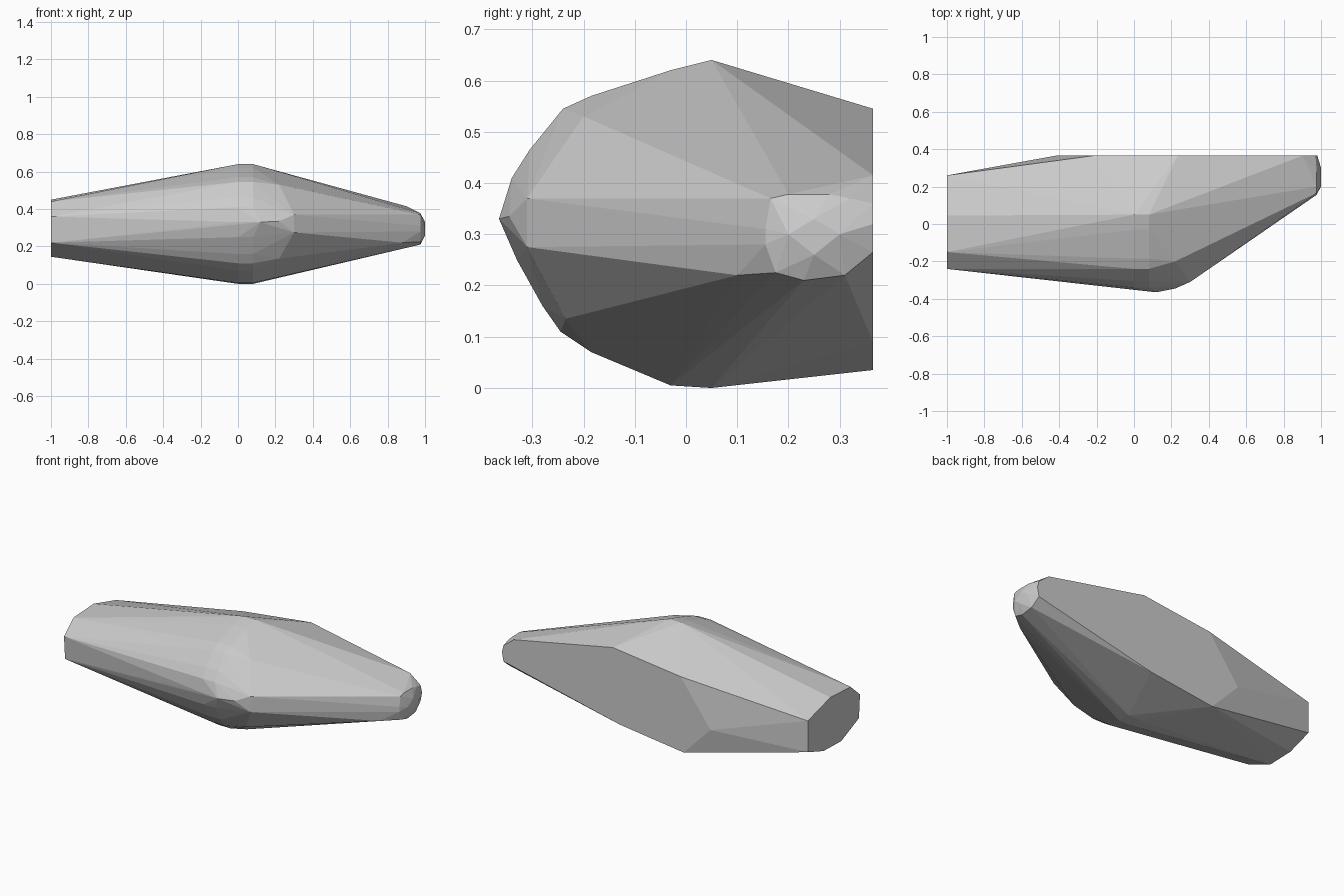
import bpy, bmesh

if "Cube" in bpy.data.objects:
    bpy.data.objects.remove(bpy.data.objects["Cube"])


def station(x, profile):
    """Cross-section of the body at one x, profile given as (y, z)."""
    return [(x, y, z) for y, z in profile]


# Left end, cut flat at x = -1
left_end = [(.26, .39), (.26, .20), (.11, .15), (-.06, .145), (-.23, .22),
            (-.24, .36), (-.15, .44), (.045, .45)]

# Widest section, drawn as the belly of the body
belly = [(.05, .64), (-.03, .62), (-.185, .57), (-.24, .545), (-.305, .465),
         (-.34, .41), (-.352, .33), (-.33, .25), (-.28, .16), (-.245, .11),
         (-.185, .07), (-.03, .005), (.05, 0)]

# Rounded shoulder in front of the belly
shoulder = station(.22, [(-.2, .53), (-.345, .335), (-.235, .135)])
shoulder += station(.3, [(-.31, .37), (-.31, .275)])
shoulder += station(.12, [(-.365, .33)])

# Narrow neck and faceted tip on the right
neck = station(.88, [(.1, .355), (.09, .285), (.1, .22)])
tip_ring = [(.165, .37), (.2, .378), (.28, .378), (.32, .37), (.31, .22),
            (.23, .21), (.175, .225), (.155, .28), (.155, .31)]
tip_cap = [(.2, .3), (.25, .33), (.3, .3), (.25, .26)]

# Flat back face at y = 0.365, given as (x, z)
back_face = [(.98, .32), (.97, .36), (.9, .415), (.235, .545), (-.22, .49),
             (-.42, .22), (-.24, .035), (.19, .09), (.97, .265)]

points = (station(-1, left_end) + station(0, belly) + station(.08, belly)
          + shoulder + neck + station(.975, tip_ring) + station(1, tip_cap)
          + [(x, .365, z) for x, z in back_face])

# Stretch a faceted convex skin over the sections
bm = bmesh.new()
for p in points:
    bm.verts.new(p)
hull = bmesh.ops.convex_hull(bm, input=bm.verts)
loose = [v for v in bm.verts if not v.link_faces]
bmesh.ops.delete(bm, geom=loose, context='VERTS')
bmesh.ops.dissolve_limit(bm, angle_limit=.03, verts=bm.verts, edges=bm.edges)
bmesh.ops.recalc_face_normals(bm, faces=bm.faces)

mesh = bpy.data.meshes.new("cut_stone")
bm.to_mesh(mesh)
bm.free()
bpy.context.collection.objects.link(bpy.data.objects.new("cut_stone", mesh))
